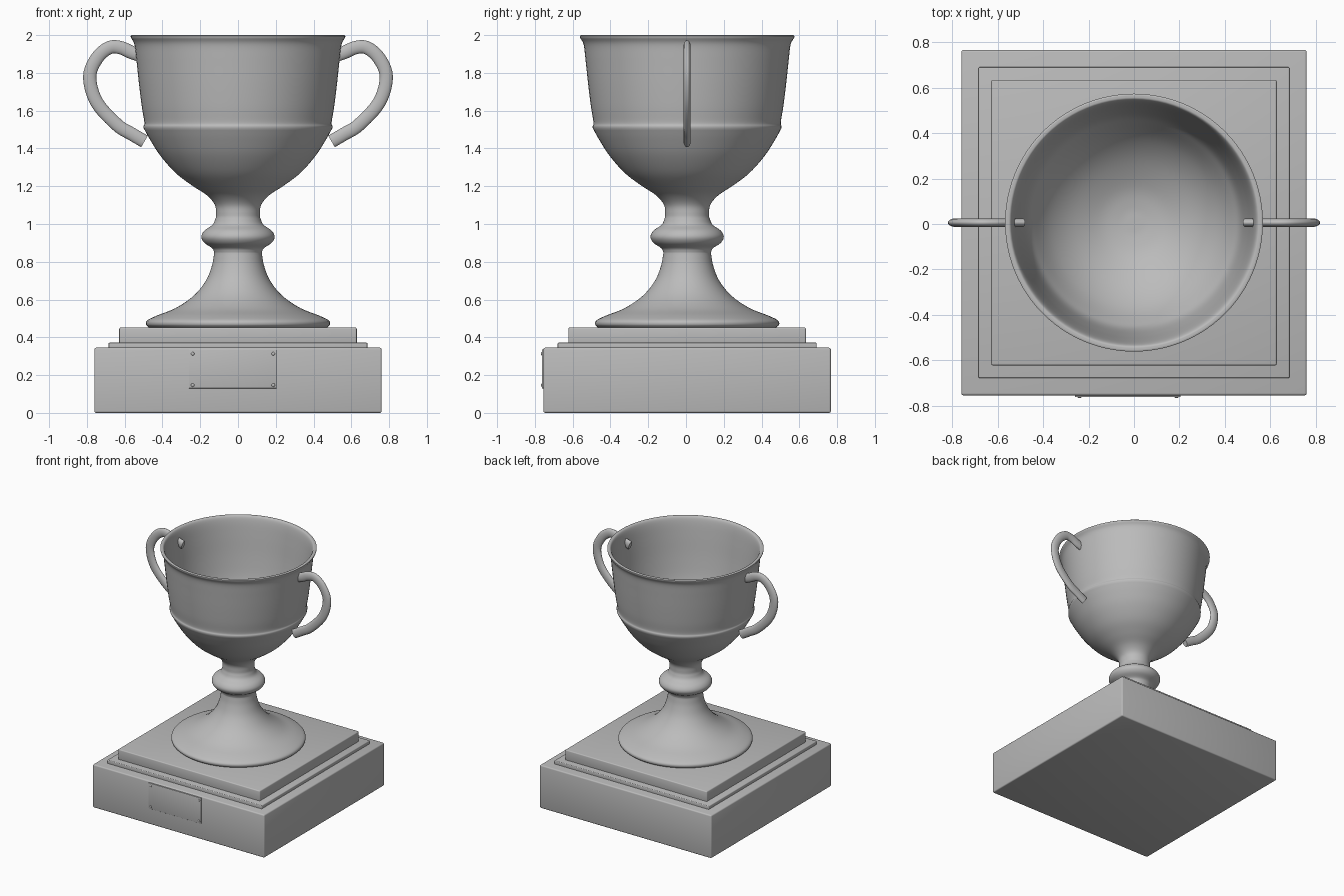
import bpy, bmesh, math
from mathutils import Vector

cube = bpy.data.objects.get("Cube")
if cube:
    bpy.data.objects.remove(cube, do_unlink=True)

CY = 0.006  # depth offset of the body, leaving room for the plaque

grey = bpy.data.materials.new("plain_grey")
grey.use_nodes = True
grey.diffuse_color = (0.5, 0.5, 0.5, 1)
grey.node_tree.nodes["Principled BSDF"].inputs["Base Color"].default_value = (0.5, 0.5, 0.5, 1)


def make_object(name, bm, angle=35):
    bmesh.ops.recalc_face_normals(bm, faces=bm.faces)
    mesh = bpy.data.meshes.new(name)
    bm.to_mesh(mesh)
    bm.free()
    mesh.materials.append(grey)
    obj = bpy.data.objects.new(name, mesh)
    bpy.context.collection.objects.link(obj)
    bpy.ops.object.select_all(action='DESELECT')
    obj.select_set(True)
    bpy.context.view_layer.objects.active = obj
    bpy.ops.object.shade_smooth_by_angle(angle=math.radians(angle))
    return obj


def box(name, x0, x1, y0, y1, z0, z1, bevel):
    bm = bmesh.new()
    bmesh.ops.create_cube(bm, size=1)
    for v in bm.verts:
        v.co = (x1 if v.co.x > 0 else x0, y1 if v.co.y > 0 else y0, z1 if v.co.z > 0 else z0)
    bmesh.ops.bevel(bm, geom=bm.edges[:], offset=bevel, segments=3, profile=0.5, affect='EDGES')
    return make_object(name, bm)


def spline(points, steps=5):
    """Smooth curve through every control point."""
    p = [Vector(q) for q in points]
    p = [2 * p[0] - p[1]] + p + [2 * p[-1] - p[-2]]
    out = []
    for a, b, c, d in zip(p, p[1:], p[2:], p[3:]):
        for i in range(steps):
            t = i / steps
            out.append(0.5 * (2 * b + (c - a) * t + (2 * a - 5 * b + 4 * c - d) * t * t
                              + (3 * b - a - 3 * c + d) * t ** 3))
    return out + [p[-2]]


def bridge(bm, rings):
    for a, b in zip(rings, rings[1:]):
        n = len(a)
        for i in range(n):
            j = (i + 1) % n
            bm.faces.new((a[i], a[j], b[j], b[i]))


def lathe(name, profile, sides=96):
    bm = bmesh.new()
    rings = []
    for r, z in profile:
        rings.append([bm.verts.new((r * math.cos(math.tau * i / sides),
                                    CY + r * math.sin(math.tau * i / sides), z))
                      for i in range(sides)])
    bridge(bm, rings)
    bm.faces.new(rings[0])
    bm.faces.new(rings[-1])
    return make_object(name, bm, 50)


# Stepped square plinth
for name, half, z0, z1, bevel in (("plinth_block", 0.761, 0, 0.345, 0.01),
                                  ("plinth_step", 0.685, 0.335, 0.372, 0.006),
                                  ("plinth_top", 0.629, 0.36, 0.452, 0.008)):
    box(name, -half, half, CY - half, CY + half, z0, z1, bevel)

# Cup: foot, stem with knob, bowl, rim and hollow inside
foot = spline([(0.472, 0.452), (0.487, 0.468), (0.48, 0.49), (0.43, 0.515), (0.33, 0.555),
               (0.235, 0.62), (0.17, 0.70), (0.138, 0.78), (0.126, 0.845)])
knob = spline([(0.126, 0.85), (0.137, 0.872), (0.178, 0.9), (0.194, 0.932),
               (0.178, 0.965), (0.134, 0.997), (0.117, 1.035)])
lower_bowl = spline([(0.116, 1.045), (0.122, 1.1), (0.165, 1.152), (0.245, 1.205),
                     (0.33, 1.27), (0.41, 1.36), (0.465, 1.445), (0.5, 1.508)])
upper_bowl = spline([(0.5, 1.518), (0.496, 1.54), (0.509, 1.62), (0.524, 1.74),
                     (0.538, 1.87), (0.548, 1.95), (0.566, 1.985), (0.568, 1.996)])
inside = spline([(0.562, 2.0), (0.543, 1.994), (0.53, 1.95), (0.517, 1.85), (0.498, 1.68),
                 (0.472, 1.52), (0.435, 1.44), (0.37, 1.345), (0.28, 1.265),
                 (0.16, 1.2), (0.07, 1.178), (0.002, 1.175)])
lathe("cup", foot + knob + lower_bowl + upper_bowl + inside)

# Pair of flattened loop handles
path = spline([(0.49, 1.885), (0.56, 1.907), (0.62, 1.933), (0.68, 1.934), (0.745, 1.88),
               (0.785, 1.78), (0.748, 1.645), (0.64, 1.525), (0.56, 1.475), (0.495, 1.437)], 6)
bm = bmesh.new()
rings = []
for k, c in enumerate(path):
    d = (path[min(k + 1, len(path) - 1)] - path[max(k - 1, 0)]).normalized()
    ring = []
    for i in range(20):
        a = math.tau * i / 20
        u = 0.035 * math.cos(a)
        ring.append(bm.verts.new((c.x - d.y * u, CY + 0.019 * math.sin(a), c.y + d.x * u)))
    rings.append(ring)
bridge(bm, rings)
bm.faces.new(rings[0])
bm.faces.new(rings[-1])
handles = make_object("handles", bm, 50)
handles.modifiers.new("mirror", 'MIRROR').use_axis[0] = True

# Name plate with corner pins on the plinth front
front = CY - 0.761
box("plaque", -0.26, 0.205, front - 0.008, front + 0.004, 0.13, 0.335, 0.002)
bm = bmesh.new()
for x in (-0.24, 0.187):
    for z in (0.147, 0.313):
        made = bmesh.ops.create_uvsphere(bm, u_segments=12, v_segments=8, radius=0.009)
        for v in made["verts"]:
            v.co = (x + v.co.x, front - 0.008 + v.co.y * 0.5, z + v.co.z)
make_object("plaque_pins", bm)
